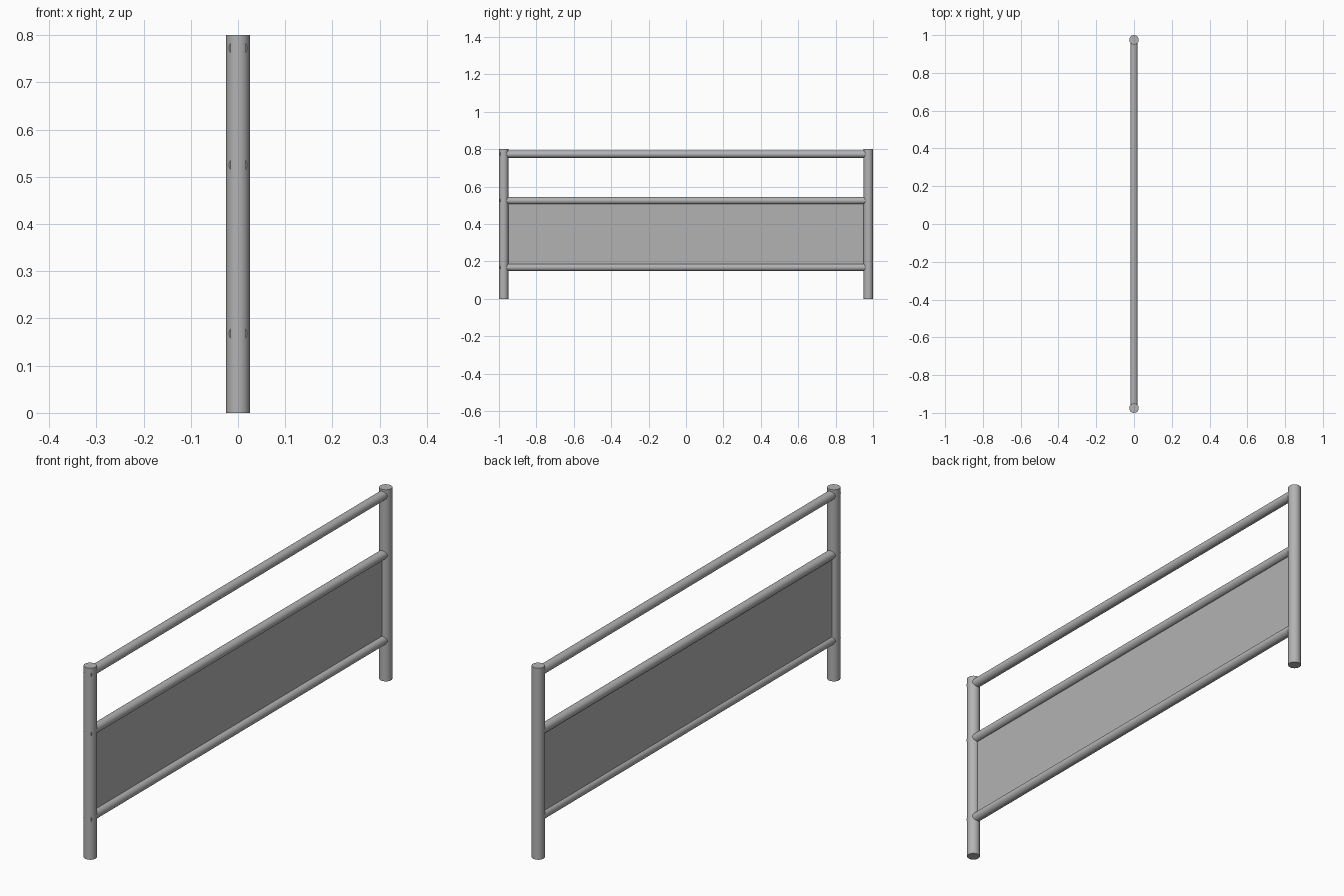
import bpy
import math

cube = bpy.data.objects.get("Cube")
if cube:
    bpy.data.objects.remove(cube, do_unlink=True)

POST_R, POST_H, POST_Y = 0.025, 0.8, 0.975
RAIL_R = 0.019
RAIL_START, RAIL_END = -0.994, 0.975
RAIL_HEIGHTS = {"top_rail": 0.773, "middle_rail": 0.525, "bottom_rail": 0.168}

steel = bpy.data.materials.new("grey steel")
steel.use_nodes = True
colour = (0.45, 0.45, 0.45, 1)
steel.diffuse_color = colour
steel.node_tree.nodes["Principled BSDF"].inputs["Base Color"].default_value = colour


def finish(name):
    obj = bpy.context.object
    obj.name = name
    obj.data.materials.append(steel)
    return obj


def tube(name, radius, length, location, tilt=0.0):
    bpy.ops.mesh.primitive_cylinder_add(vertices=32, radius=radius, depth=length,
                                        location=location, rotation=(tilt, 0, 0))
    bpy.ops.object.shade_smooth_by_angle(angle=math.radians(35))
    return finish(name)


# Upright posts at both ends
for name, side in (("front_post", -1), ("back_post", 1)):
    tube(name, POST_R, POST_H, (0, side * POST_Y, POST_H / 2))

# Horizontal rails, set into the posts
for name, z in RAIL_HEIGHTS.items():
    tube(name, RAIL_R, RAIL_END - RAIL_START,
         (0, (RAIL_START + RAIL_END) / 2, z), math.pi / 2)

# Thin infill panel between the two lower rails
low, high = RAIL_HEIGHTS["bottom_rail"], RAIL_HEIGHTS["middle_rail"]
bpy.ops.mesh.primitive_cube_add(size=1, location=(-0.004, 0, (low + high) / 2))
panel = finish("infill_panel")
panel.scale = (0.008, 2 * POST_Y - 0.03, high - low)
